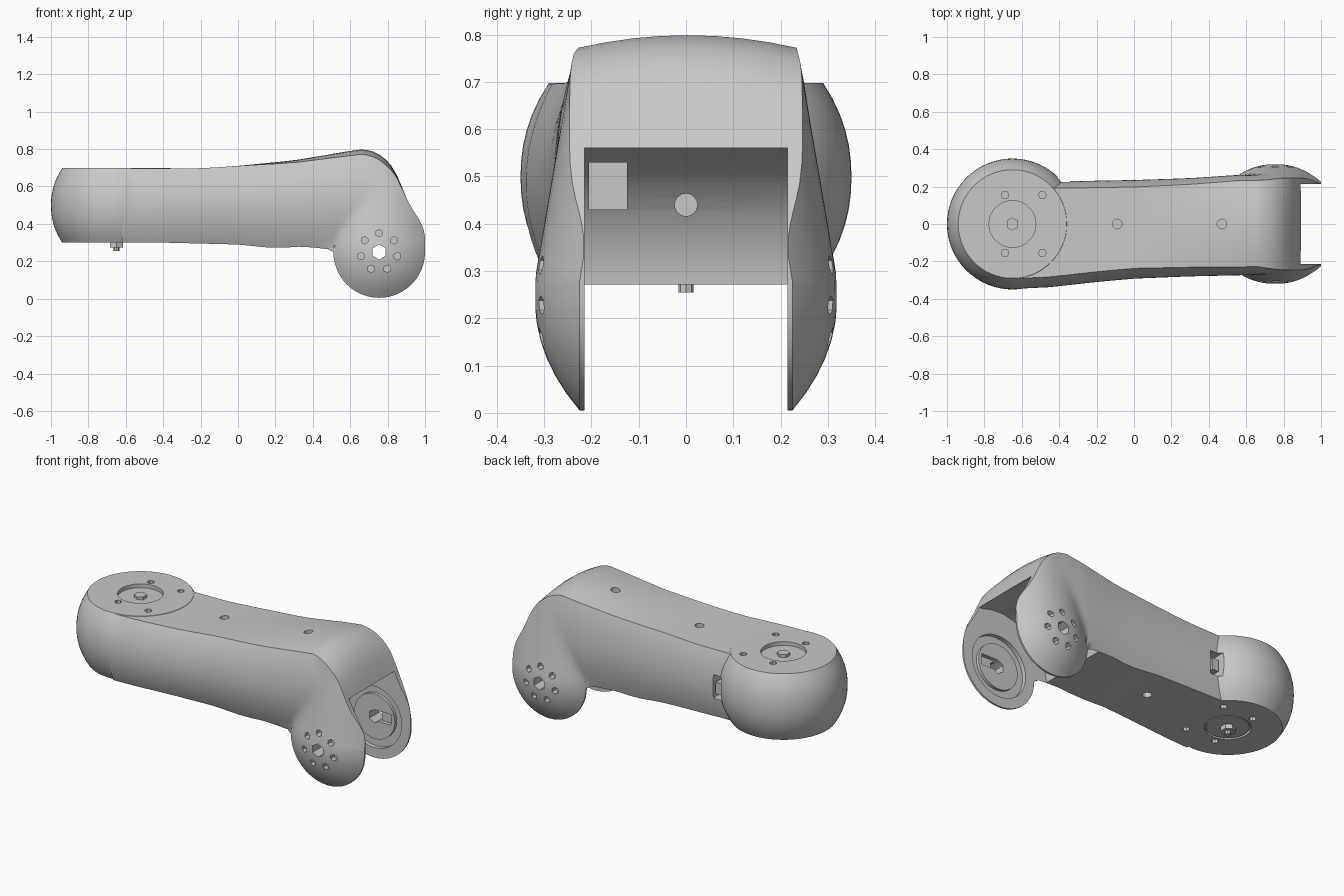
import bpy, bmesh, math
from mathutils import Matrix, Vector

cube = bpy.data.objects.get("Cube")
if cube:
    bpy.data.objects.remove(cube, do_unlink=True)

grey = bpy.data.materials.new("light grey plastic")
grey.use_nodes = True
colour = (0.58, 0.58, 0.58, 1)
grey.diffuse_color = colour
grey.node_tree.nodes["Principled BSDF"].inputs["Base Color"].default_value = colour


def finish(bm, name):
    bmesh.ops.recalc_face_normals(bm, faces=bm.faces)
    mesh = bpy.data.meshes.new(name)
    bm.to_mesh(mesh)
    bm.free()
    obj = bpy.data.objects.new(name, mesh)
    bpy.context.collection.objects.link(obj)
    mesh.materials.append(grey)
    return obj


def loft(rings, name):
    """Skin equal-length closed rings and cap both ends."""
    bm = bmesh.new()
    rows = [[bm.verts.new(p) for p in ring] for ring in rings]
    n = len(rows[0])
    for a, b in zip(rows, rows[1:]):
        for i in range(n):
            j = (i + 1) % n
            bm.faces.new((a[i], a[j], b[j], b[i]))
    bm.faces.new(rows[0])
    bm.faces.new(rows[-1])
    return finish(bm, name)


def rod(name, start, end, radius, sides=24):
    start, end = Vector(start), Vector(end)
    axis = end - start
    bm = bmesh.new()
    turn = axis.to_track_quat('Z', 'Y').to_matrix().to_4x4()
    bmesh.ops.create_cone(bm, cap_ends=True, segments=sides, radius1=radius, radius2=radius,
                          depth=axis.length, matrix=Matrix.Translation((start + end) / 2) @ turn)
    return finish(bm, name)


def block(name, low, high):
    bm = bmesh.new()
    bmesh.ops.create_cube(bm, size=1)
    for v in bm.verts:
        v.co = [l if c < 0 else h for c, l, h in zip(v.co, low, high)]
    return finish(bm, name)


def combine(target, tool, operation='DIFFERENCE'):
    mod = target.modifiers.new("bool", 'BOOLEAN')
    mod.operation, mod.object, mod.solver = operation, tool, 'EXACT'
    bpy.context.view_layer.objects.active = target
    bpy.ops.object.modifier_apply(modifier=mod.name)
    bpy.data.objects.remove(tool, do_unlink=True)


def curve(points, x):
    """Piecewise linear lookup."""
    if x <= points[0][0]:
        return points[0][1]
    for (x0, y0), (x1, y1) in zip(points, points[1:]):
        if x <= x1:
            return y0 + (y1 - y0) * (x - x0) / (x1 - x0)
    return points[-1][1]


# Silhouette of the arm and its half widths along the length
TOP = [(-.62, .695), (-.2, .697), (0, .71), (.3, .74), (.58, .787), (.67, .8), (.74, .782),
       (.79, .745), (.83, .70), (.87, .62), (.885, .57), (.92, .5), (.97, .42), (.99, .38), (1, .33)]
BOTTOM = [(-.4, .3), (0, .29), (.2, .27), (.35, .28), (.48, .265)]
FRONT = [(-.62, .346), (-.45, .338), (-.2, .31), (0, .292), (.3, .28), (.75, .27), (1, .2)]
BACK = [(-.4, .228), (0, .235), (.3, .245), (.55, .262), (.75, .265), (1, .2)]
CROWN = [(0, 0), (.6, .025), (.8, .03), (.9, 0)]
EAR_X, EAR_Z, EAR_R = .755, .25, .245


def half_width(x, z, top, side):
    mid, half = (top + .28) / 2, (top - .28) / 2
    body = curve(FRONT if side < 0 else BACK, x) - (.055 if side < 0 else .037) * ((z - mid) / half) ** 2
    drop = min(z - EAR_Z, 0)
    d2 = min(((x - EAR_X) ** 2 + drop ** 2) / EAR_R ** 2, 1)
    dome = .32 - .095 * d2 ** 1.1 - .17 * max(z - .28, 0)
    return max(body, dome if x > .5 else 0)


def section(x, bottom):
    top = curve(TOP, x)
    crown = curve(CROWN, x)
    edge = top - crown
    n = 20
    heights = [bottom + (edge - bottom) * i / n for i in range(n + 1)]
    front = [(x, -half_width(x, z, top, -1), z) for z in heights]
    back = [(x, half_width(x, z, top, 1), z) for z in reversed(heights)]
    y0, y1 = front[-1][1], back[0][1]
    across = [(x, y0 + (y1 - y0) * t, edge + crown * 4 * t * (1 - t)) for t in (i / 8 for i in range(1, 8))]
    return front + across + back


# Arm shell with two domed ears at the far end
rings = [section(x, curve(BOTTOM, x)) for x in (-.62 + 1.1 * i / 14 for i in range(15))]
for i in range(25):
    a = math.pi * i / 24
    rings.append(section(EAR_X - EAR_R * math.cos(a), EAR_Z - EAR_R * math.sin(a)))
arm = loft(rings, "arm_shell")

# Round joint drum with bulging wall
drum_rings = []
for i in range(13):
    t = i / 6 - 1
    r = .35 - .06 * abs(t) ** 2.2
    drum_rings.append([(-.65 + r * math.cos(k * math.tau / 64), r * math.sin(k * math.tau / 64), .499 + .199 * t)
                       for k in range(64)])
combine(arm, loft(drum_rings, "drum"), 'UNION')

# Clearance between the ears: curved back wall, open below and ahead
profile = [(EAR_X + .33 * math.cos(a), EAR_Z + .33 * math.sin(a))
           for a in (math.radians(70 + 110 * i / 20) for i in range(21))]
profile += [(.425, -.1), (1.1, -.1), (1.1, profile[0][1])]
combine(arm, loft([[(x, y, z) for x, z in profile] for y in (-.215, .215)], "clearance"))

# Ear details: inner recess with hub, centre bore and ring of screw holes
for s in (-1, 1):
    def ear_rod(name, y0, y1, r, sides=32, dx=0, dz=0):
        x, z = EAR_X + dx, EAR_Z + dz
        return rod(name, (x, s * y0, z), (x, s * y1, z), r, sides)
    combine(arm, ear_rod("recess", .19, .24, .185))
    combine(arm, ear_rod("hub", .222, .26, .135), 'UNION')
    combine(arm, block("slot", (EAR_X, min(s * .2, s * .245), .225), (EAR_X + .11, max(s * .2, s * .245), .29)))
    combine(arm, ear_rod("bore", .19, .4, .04, 6))
    for k in range(7):
        a = math.radians(90 + k * 360 / 7)
        combine(arm, ear_rod("screw_hole", .275, .4, .02, 6, .1 * math.cos(a), .1 * math.sin(a)))

# Flat recesses and screw holes on the drum and along the arm
for z0, z1 in ((.675, .8), (.2, .315)):
    combine(arm, rod("cap_recess", (-.65, 0, z0), (-.65, 0, z1), .125, 40))
    for x in (-.69, -.49):
        for y in (-.155, .155):
            combine(arm, rod("screw_hole", (x, y, z0 - .01), (x, y, z1 + .01), .02, 8))
combine(arm, rod("top_hole", (-.09, 0, .66), (-.09, 0, .8), .026, 12))
combine(arm, rod("top_hole", (.47, 0, .7), (.47, 0, .9), .026, 12))
combine(arm, rod("bottom_hole", (-.09, 0, .2), (-.09, 0, .33), .026, 12))
combine(arm, rod("wall_hole", (.3, 0, .44), (.6, 0, .44), .024, 16))

# Cable port behind the drum and opening in the curved wall
combine(arm, block("cable_port", (-.41, .15, .42), (-.34, .4, .56)))
combine(arm, block("wall_opening", (.3, -.205, .43), (.6, -.125, .53)))

# Pivot nuts and pins
pins = [rod("top_nut", (-.65, 0, .66), (-.65, 0, .692), .035, 6),
        rod("bottom_nut", (-.65, 0, .275), (-.65, 0, .33), .04, 6),
        rod("bottom_pin", (-.65, 0, .255), (-.65, 0, .3), .016, 8),
        rod("bottom_cap", (-.65, 0, .302), (-.65, 0, .33), .115, 40),
        block("port_plug", (-.395, .18, .45), (-.355, .225, .52))]

for obj in [arm] + pins:
    bpy.ops.object.select_all(action='DESELECT')
    obj.select_set(True)
    bpy.context.view_layer.objects.active = obj
    bpy.ops.object.shade_smooth_by_angle(angle=math.radians(30))
